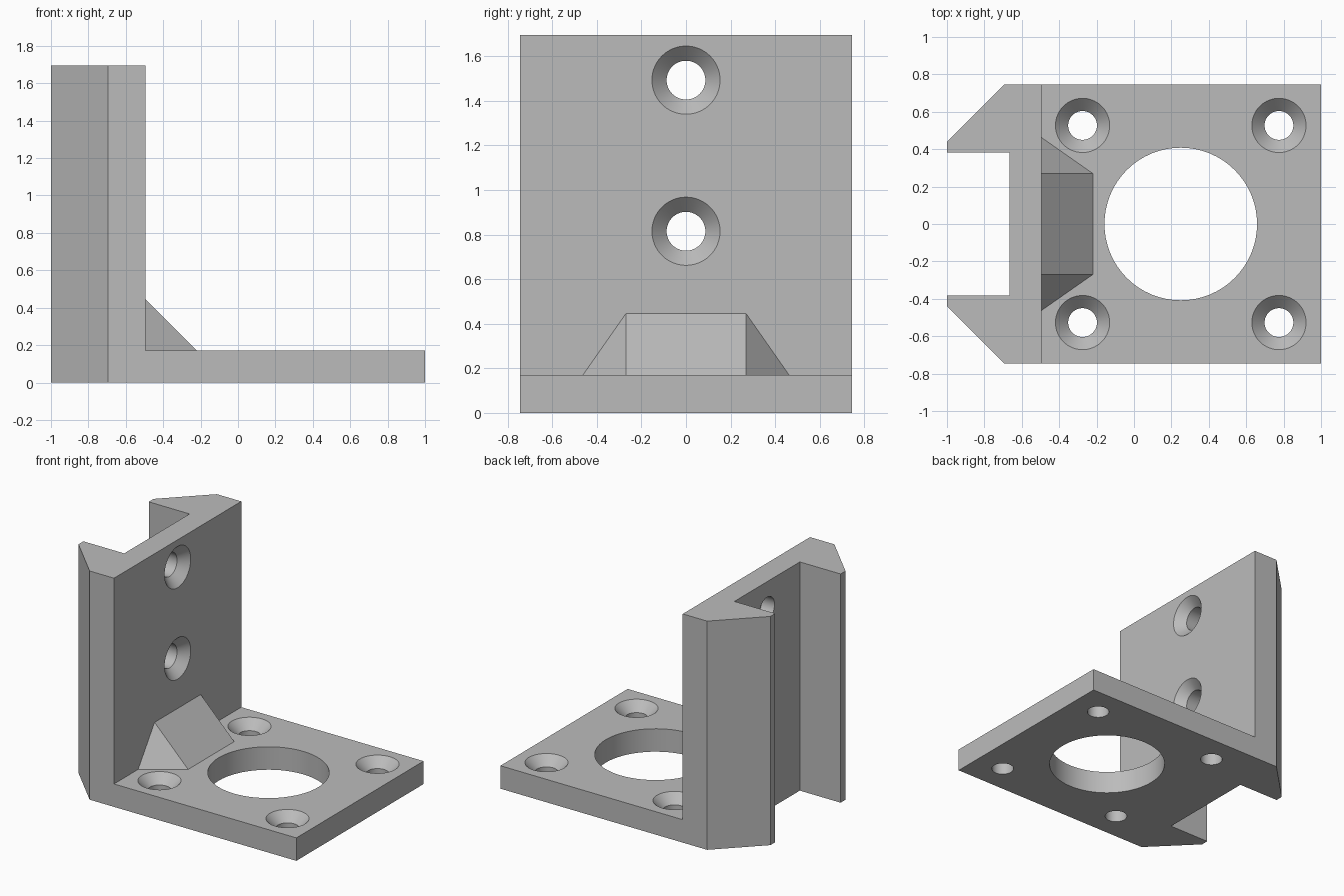
import bpy
import bmesh
import math
from mathutils import Matrix

if "Cube" in bpy.data.objects:
    bpy.data.objects.remove(bpy.data.objects["Cube"])

PLATE_TOP, WALL_X, HEIGHT, HALF = 0.17, -0.495, 1.695, 0.745

grey = bpy.data.materials.new("plain grey")
grey.use_nodes = True
grey.diffuse_color = (0.5, 0.5, 0.5, 1)
grey.node_tree.nodes["Principled BSDF"].inputs["Base Color"].default_value = (0.5, 0.5, 0.5, 1)


def make_object(name, bm):
    bmesh.ops.recalc_face_normals(bm, faces=bm.faces)
    mesh = bpy.data.meshes.new(name)
    bm.to_mesh(mesh)
    bm.free()
    mesh.materials.append(grey)
    obj = bpy.data.objects.new(name, mesh)
    bpy.context.collection.objects.link(obj)
    return obj


def prism(name, outline, z0, z1):
    bm = bmesh.new()
    face = bm.faces.new([bm.verts.new((x, y, z0)) for x, y in outline])
    top = bmesh.ops.extrude_face_region(bm, geom=[face])["geom"]
    verts = [v for v in top if isinstance(v, bmesh.types.BMVert)]
    bmesh.ops.translate(bm, verts=verts, vec=(0, 0, z1 - z0))
    return make_object(name, bm)


def lathe_cutter(name, profile, place):
    """Spin a (radius, height) profile into a closed solid."""
    bm = bmesh.new()
    n = 64
    rings = [[bm.verts.new((r * math.cos(math.tau * i / n), r * math.sin(math.tau * i / n), z))
              for i in range(n)] for r, z in profile]
    for a, b in zip(rings, rings[1:]):
        for i in range(n):
            j = (i + 1) % n
            bm.faces.new((a[i], a[j], b[j], b[i]))
    bm.faces.new(rings[0])
    bm.faces.new(rings[-1])
    bm.transform(place)
    return make_object(name, bm)


def combine(target, tool, operation):
    mod = target.modifiers.new(tool.name, "BOOLEAN")
    mod.operation, mod.solver, mod.object = operation, "EXACT", tool
    bpy.context.view_layer.objects.active = target
    bpy.ops.object.modifier_apply(modifier=mod.name)
    bpy.data.objects.remove(tool)


def countersunk(name, outer, inner, place):
    # origin lies on the countersunk surface, axis points outwards
    lip = 0.02
    combine(bracket, lathe_cutter(name, [(inner, -0.3), (inner, inner - outer),
            (outer, 0), (outer, lip)], place), "DIFFERENCE")


# Plan outline: chamfered back corners and the channel behind the wall
half = [(1, HALF), (-0.695, HALF), (-1, 0.44), (-1, 0.383), (-0.665, 0.383)]
bracket = prism("mounting_bracket", half + [(x, -y) for x, y in reversed(half)], 0, HEIGHT)

# Remove the space above the base plate, leaving the upright wall
space = [(WALL_X, -1), (1.2, -1), (1.2, 1), (WALL_X, 1)]
combine(bracket, prism("space_cutter", space, PLATE_TOP, 2), "DIFFERENCE")

# Corner gusset, its faces continued slightly into wall and plate
d, size, slope, flat = 0.03, 0.275, 0.7, 0.27
bm = bmesh.new()
for side in (-1, 1):
    back, low = WALL_X - d, PLATE_TOP - d
    bm.verts.new((back, side * flat, PLATE_TOP + size + d))
    bm.verts.new((WALL_X + size + d, side * flat, low))
    bm.verts.new((back, side * (flat + slope * (size + 2 * d)), low))
bmesh.ops.convex_hull(bm, input=bm.verts)
combine(bracket, make_object("gusset", bm), "UNION")

# Large central opening in the base plate
combine(bracket, lathe_cutter("opening_cutter", [(0.408, -0.1), (0.408, 0.3)],
                              Matrix.Translation((0.25, 0, 0))), "DIFFERENCE")

# Four screw holes in the plate, two in the wall
for x in (-0.275, 0.775):
    for y in (-0.527, 0.527):
        countersunk("plate_hole", 0.145, 0.077, Matrix.Translation((x, y, PLATE_TOP)))
for z in (0.815, 1.493):
    countersunk("wall_hole", 0.153, 0.087,
                Matrix.Translation((WALL_X, 0, z)) @ Matrix.Rotation(math.pi / 2, 4, "Y"))

# Smooth hole walls, crisp edges
bpy.ops.object.select_all(action="DESELECT")
bracket.select_set(True)
bpy.context.view_layer.objects.active = bracket
bpy.ops.object.shade_smooth_by_angle(angle=math.radians(30))
